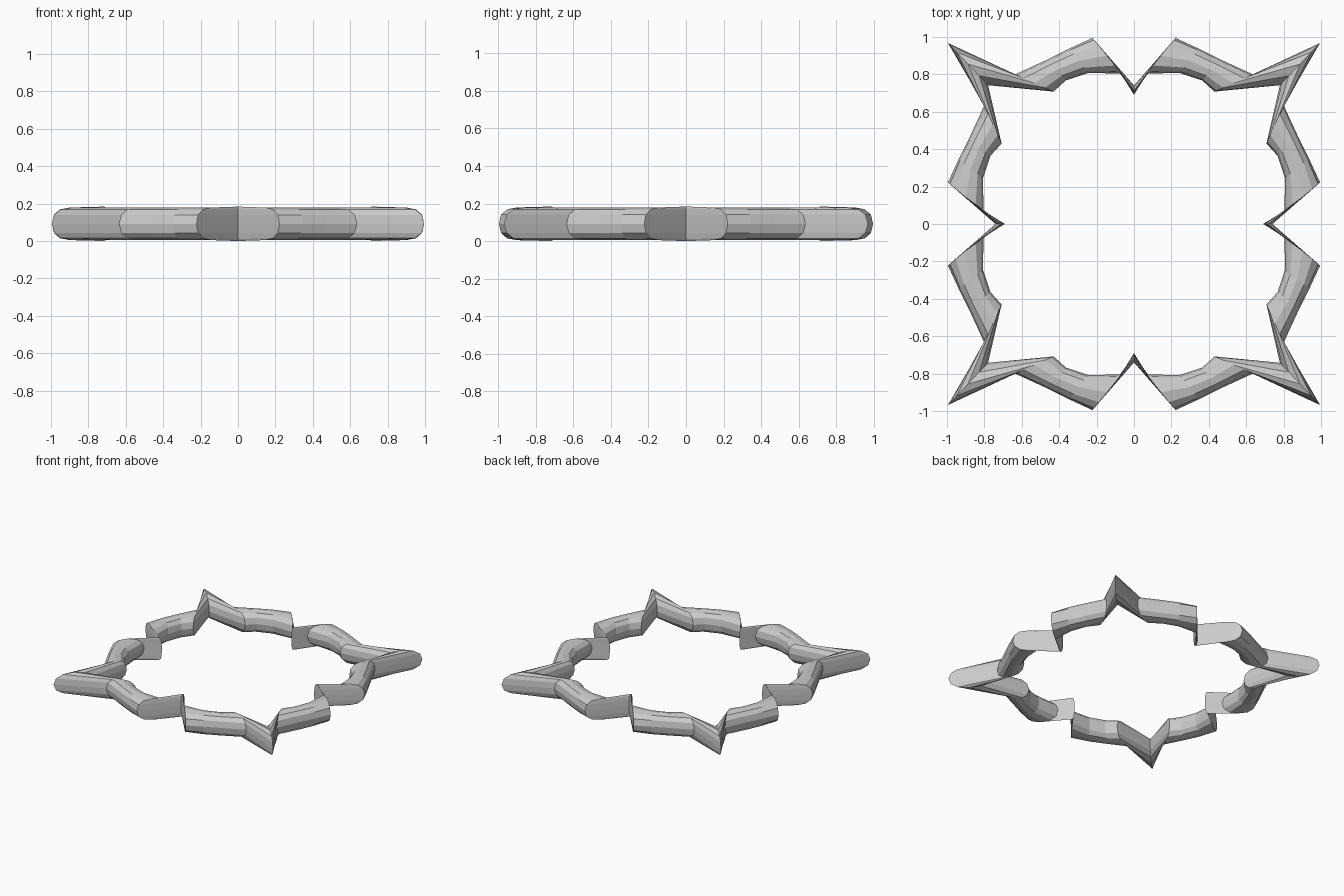
import bpy, bmesh, math

if "Cube" in bpy.data.objects:
    bpy.data.objects.remove(bpy.data.objects["Cube"])

N = 12            # sides of the tube
ZC = 0.092        # height of the tube centre

# mitre cuts seen from above, notch to corner: inner xy, outer xy, half height
notch = ((0.0, 0.69), (0.0, 0.74), 0.092)
half_side = [
    ((0.065, 0.805), (0.222, 0.995), 0.087),
    ((0.246, 0.807), (0.345, 0.938), 0.087),
    ((0.364, 0.768), (0.470, 0.876), 0.087),
    ((0.430, 0.708), (0.635, 0.800), 0.087),
]
corner = ((0.78, 0.742), (0.995, 0.968), 0.087)


def swap(s):
    return (s[0][::-1], s[1][::-1], s[2])


# one quadrant of the frame: top notch -> corner -> right notch
cuts = [notch] + half_side + [corner] + [swap(s) for s in reversed(half_side)] + [swap(notch)]


def soft(v, p=0.85):
    return math.copysign(abs(v) ** p, v) if abs(v) > 1e-6 else 0.0


bm = bmesh.new()
rings = []
for (ix, iy), (ox, oy), h in cuts:
    cx, cy = (ix + ox) / 2, (iy + oy) / 2
    dx, dy = (ox - ix) / 2, (oy - iy) / 2
    ring = []
    for k in range(N):
        a = 2 * math.pi * k / N
        c, s = soft(math.cos(a)), soft(math.sin(a))
        ring.append(bm.verts.new((cx + dx * c, cy + dy * c, ZC + h * s)))
    rings.append(ring)
for r0, r1 in zip(rings, rings[1:]):
    for k in range(N):
        j = (k + 1) % N
        bm.faces.new((r0[k], r0[j], r1[j], r1[k]))

# mirror the quadrant into the full closed frame
for axis in ("X", "Y"):
    bmesh.ops.mirror(bm, geom=bm.verts[:] + bm.edges[:] + bm.faces[:],
                     axis=axis, merge_dist=0.0005)
bmesh.ops.remove_doubles(bm, verts=bm.verts[:], dist=0.0005)
bmesh.ops.recalc_face_normals(bm, faces=bm.faces[:])

mesh = bpy.data.meshes.new("ornate_frame")
bm.to_mesh(mesh)
bm.free()
frame = bpy.data.objects.new("ornate_frame", mesh)
bpy.context.collection.objects.link(frame)
